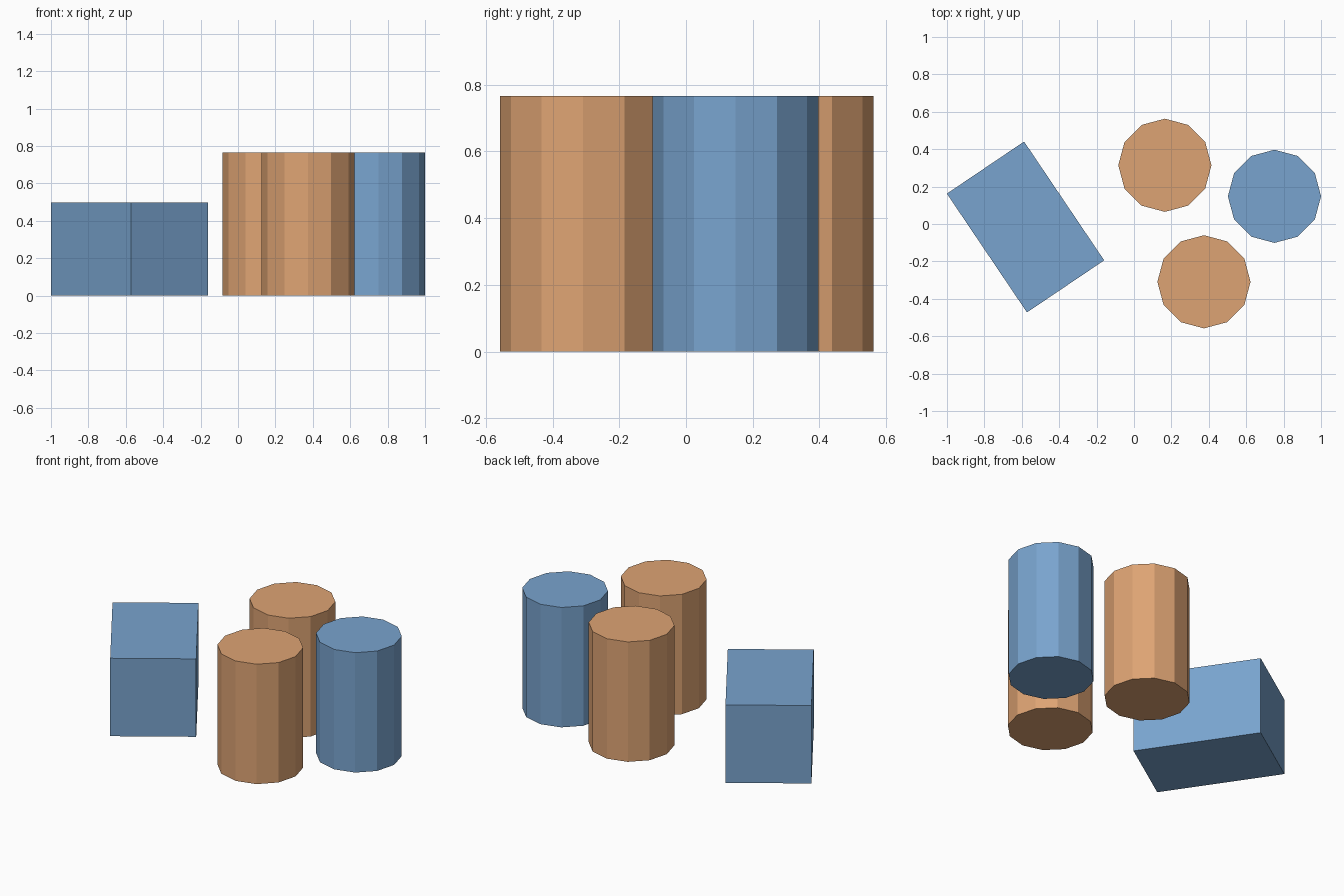
import bpy
import math

default_cube = bpy.data.objects.get("Cube")
if default_cube:
    bpy.data.objects.remove(default_cube, do_unlink=True)


def make_material(name, rgb):
    mat = bpy.data.materials.new(name)
    mat.use_nodes = True
    colour = (*rgb, 1.0)
    mat.diffuse_color = colour
    mat.node_tree.nodes["Principled BSDF"].inputs["Base Color"].default_value = colour
    return mat


blue = make_material("soft blue", (0.19, 0.37, 0.62))
tan = make_material("warm tan", (0.73, 0.37, 0.173))

RADIUS = 0.249
HEIGHT = 0.766
WIDTH = 0.498


def add_cylinder(name, x, y, mat):
    """Flat-faced twelve-sided cylinder standing on the ground."""
    bpy.ops.mesh.primitive_cylinder_add(
        vertices=12, radius=RADIUS, depth=HEIGHT, location=(x, y, HEIGHT / 2))
    obj = bpy.context.object
    obj.name = name
    obj.data.materials.append(mat)


# Three upright cylinders
add_cylinder("back_cylinder", 0.165, 0.314, tan)
add_cylinder("front_cylinder", 0.374, -0.309, tan)
add_cylinder("left_cylinder", 0.751, 0.148, blue)

# Box lying on its long side, turned about the vertical
bpy.ops.mesh.primitive_cube_add(
    size=1, location=(-0.58, -0.016, WIDTH / 2), rotation=(0, 0, math.radians(34)))
box = bpy.context.object
box.name = "lying_box"
box.scale = (WIDTH, HEIGHT, WIDTH)
bpy.ops.object.transform_apply(location=False, rotation=False, scale=True)
box.data.materials.append(blue)
